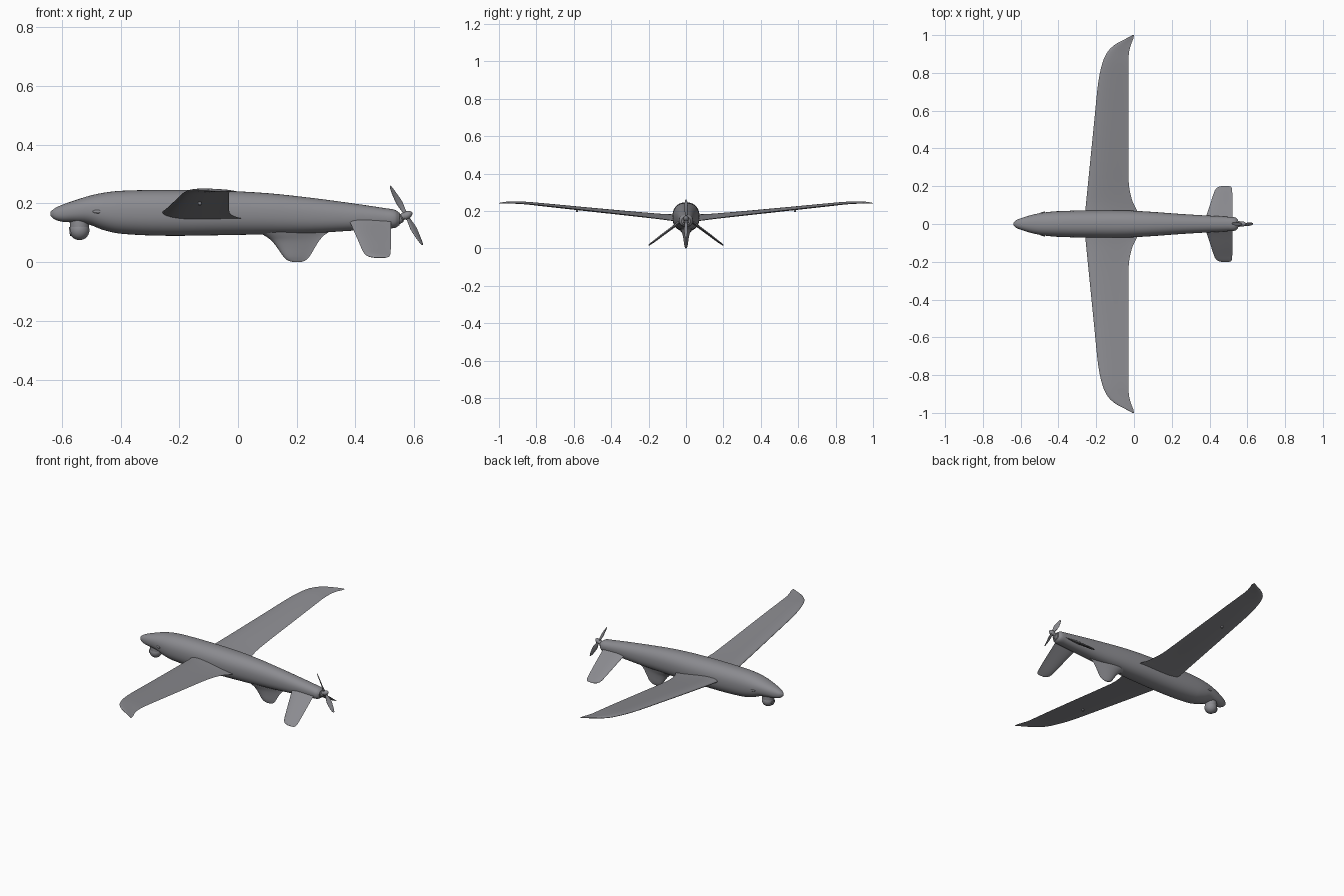
import bpy, bmesh, math
from mathutils import Matrix, Vector

grey = bpy.data.materials.new("matte grey")
grey.diffuse_color = (0.26, 0.26, 0.28, 1)


def finish(name, bm, mirror=False, angle=40):
    bmesh.ops.recalc_face_normals(bm, faces=bm.faces)
    me = bpy.data.meshes.new(name)
    bm.to_mesh(me)
    bm.free()
    me.materials.append(grey)
    ob = bpy.data.objects.new(name, me)
    bpy.context.collection.objects.link(ob)
    if mirror:
        m = ob.modifiers.new("mirror", 'MIRROR')
        m.use_axis = (False, True, False)
    bpy.ops.object.select_all(action='DESELECT')
    bpy.context.view_layer.objects.active = ob
    ob.select_set(True)
    bpy.ops.object.shade_smooth_by_angle(angle=math.radians(angle))
    return ob


def refine(rows, n):
    """Smoothly interpolate station rows (first column is the position)."""
    def slope(i, k):
        a, b = rows[max(i - 1, 0)], rows[min(i + 1, len(rows) - 1)]
        return (b[k] - a[k]) / (b[0] - a[0])
    out = []
    for i in range(len(rows) - 1):
        p, q = rows[i], rows[i + 1]
        h = q[0] - p[0]
        for j in range(n):
            t = j / n
            row = [p[0] + h * t]
            for k in range(1, len(p)):
                row.append((2*t**3 - 3*t*t + 1) * p[k] + (t**3 - 2*t*t + t) * h * slope(i, k)
                           + (3*t*t - 2*t**3) * q[k] + (t**3 - t*t) * h * slope(i + 1, k))
            out.append(row)
    return out + [list(rows[-1])]


def loft(rings):
    bm = bmesh.new()
    vs = [[bm.verts.new(p) for p in r] for r in rings]
    n = len(vs[0])
    for a, b in zip(vs, vs[1:]):
        for i in range(n):
            bm.faces.new((a[i], a[(i + 1) % n], b[(i + 1) % n], b[i]))
    bm.faces.new(vs[0])
    bm.faces.new(vs[-1])
    return bm


def foil(rows, place, n=4, sides=28):
    """rows: span, leading x, trailing x, thickness, lift, trailing-edge drop."""
    rings = []
    for s, le, te, th, z, drop in refine(rows, n):
        ring = []
        for i in range(sides):
            a = 2 * math.pi * i / sides
            f = (1 + math.cos(a)) / 2
            off = max(th, 0.002) / 2 * math.sin(a) * (1 - math.cos(a)) / 1.3
            ring.append(place(s, le + (te - le) * f, off, z - drop * f))
        rings.append(ring)
    return loft(rings)


# Fuselage: x, top, bottom, half width
body = [(-0.638, 0.172, 0.158, 0.006), (-0.625, 0.183, 0.146, 0.019),
        (-0.6, 0.195, 0.138, 0.030), (-0.56, 0.209, 0.135, 0.043),
        (-0.51, 0.225, 0.129, 0.055), (-0.46, 0.236, 0.110, 0.063),
        (-0.4, 0.243, 0.097, 0.068), (-0.25, 0.246, 0.090, 0.072),
        (-0.05, 0.243, 0.092, 0.072), (0.1, 0.235, 0.095, 0.064),
        (0.25, 0.219, 0.099, 0.053), (0.4, 0.199, 0.108, 0.044),
        (0.5, 0.184, 0.114, 0.038), (0.535, 0.178, 0.117, 0.035),
        (0.55, 0.168, 0.126, 0.024)]


def superellipse(x, top, bot, w, e=0.88, n=40):
    pts = []
    for i in range(n):
        a = 2 * math.pi * i / n
        c, s = math.cos(a), math.sin(a)
        pts.append((x, w * math.copysign(abs(c) ** e, c),
                    (top + bot) / 2 + (top - bot) / 2 * math.copysign(abs(s) ** e, s)))
    return pts


finish("fuselage", loft([superellipse(*r) for r in refine(body, 4)]), angle=50)

# Wings with flared root and swept-back tips
wing = [(0.0, -0.265, 0.025, 0.036, 0.168, 0.022), (0.07, -0.258, 0.016, 0.033, 0.170, 0.022),
        (0.12, -0.253, -0.008, 0.029, 0.173, 0.018), (0.2, -0.245, -0.026, 0.026, 0.180, 0.015),
        (0.3, -0.235, -0.030, 0.024, 0.189, 0.012), (0.55, -0.210, -0.030, 0.020, 0.213, 0.008),
        (0.75, -0.189, -0.030, 0.017, 0.233, 0.006), (0.85, -0.168, -0.030, 0.014, 0.243, 0.006),
        (0.91, -0.141, -0.026, 0.012, 0.246, 0.006), (0.95, -0.100, -0.016, 0.010, 0.246, 0.005),
        (0.98, -0.045, -0.004, 0.007, 0.244, 0.004), (1.0, -0.008, 0.0, 0.003, 0.241, 0.002)]
finish("wings", foil(wing, lambda s, x, o, z: (x, s, z + o)), mirror=True)

# Drooping tail fins
fin = [(0.02, 0.374, 0.522, 0.017, 0.152, 0), (0.05, 0.385, 0.521, 0.015, 0.128, 0),
       (0.12, 0.408, 0.521, 0.013, 0.076, 0), (0.17, 0.425, 0.520, 0.011, 0.038, 0),
       (0.188, 0.435, 0.518, 0.009, 0.025, 0), (0.197, 0.450, 0.513, 0.006, 0.018, 0),
       (0.201, 0.468, 0.503, 0.003, 0.015, 0)]
finish("tail_fins", foil(fin, lambda s, x, o, z: (x, s + 0.6 * o, z + 0.8 * o)), mirror=True)

# Belly fin: stations run downwards
keel = [(0.0, 0.188, 0.214, 0.006, 0, 0), (0.006, 0.169, 0.230, 0.012, 0, 0),
        (0.02, 0.154, 0.244, 0.020, 0, 0), (0.05, 0.133, 0.262, 0.028, 0, 0),
        (0.075, 0.112, 0.278, 0.038, 0, 0), (0.095, 0.082, 0.298, 0.055, 0, 0),
        (0.125, 0.02, 0.35, 0.080, 0, 0)]
finish("belly_fin", foil(keel, lambda s, x, o, z: (x, o, s)))

# Tilted two-blade propeller
axis = Vector((0.876, 0, 0.482)).normalized()
side = Vector((0, 1, 0))
hub = Vector((0.574, 0, 0.159))
blade = [(0.0, -0.006, 0.006, 0.010, 0, 0), (0.02, -0.008, 0.008, 0.008, 0, 0),
         (0.05, -0.014, 0.013, 0.006, 0, 0), (0.085, -0.012, 0.010, 0.005, 0, 0),
         (0.108, -0.007, 0.006, 0.004, 0, 0), (0.115, -0.002, 0.003, 0.002, 0, 0)]
for sign, label in ((1, "lower"), (-1, "upper")):
    span = Vector((0.482, 0, -0.876)).normalized() * sign

    def place(s, x, o, z):
        pitch = math.radians(62 - 250 * s)
        chord = side * sign * math.cos(pitch) + axis * math.sin(pitch)
        return hub + span * s + chord * x + chord.cross(span) * o
    finish("propeller_blade_" + label, foil(blade, place, sides=20))


def round_part(name, centre, direction, profile, sides=32, mirror=False):
    """Revolve (distance, radius) pairs about a direction."""
    m = Matrix.Translation(centre) @ Vector(direction).to_track_quat('Z', 'Y').to_matrix().to_4x4()
    rings = [[m @ Vector((r * math.cos(2 * math.pi * i / sides),
                          r * math.sin(2 * math.pi * i / sides), d)) for i in range(sides)]
             for d, r in profile]
    return finish(name, loft(rings), mirror)


def ball(r, n=16):
    return [(-r * math.cos(math.pi * i / n), max(r * math.sin(math.pi * i / n), r * 0.02))
            for i in range(n + 1)]


round_part("motor", (0.545, 0, 0.146), axis,
           [(-0.02, 0.017), (0.012, 0.017), (0.016, 0.012), (0.026, 0.012)])
round_part("spinner", hub, axis,
           [(-0.01, 0.011), (-0.007, 0.013), (0.006, 0.013), (0.014, 0.010), (0.020, 0.005), (0.022, 0.001)])

# Camera turret under the nose
round_part("camera_mount", (-0.54, 0, 0.12), (0, 0, 1),
           [(-0.008, 0.029), (-0.005, 0.032), (0.012, 0.032), (0.04, 0.030)])
round_part("camera_ball", (-0.54, 0, 0.109), (0, 1, 0), ball(0.034))
round_part("camera_lens", (-0.54, 0, 0.109), (-1, 0, -0.15),
           [(0.02, 0.015), (0.0345, 0.015), (0.0345, 0.011), (0.031, 0.010)])

# Small details: nose vents and underwing sensors
round_part("nose_vents", (-0.482, 0.0585, 0.172), (1, 0.12, 0),
           [(-0.014, 0.001), (-0.007, 0.005), (0.006, 0.006), (0.012, 0.005)], 16, True)
round_part("wing_sensors", (-0.13, 0.583, 0.197), (0, 0, 1),
           [(-0.004, 0.003), (-0.001, 0.006), (0.012, 0.006)], 16, True)
